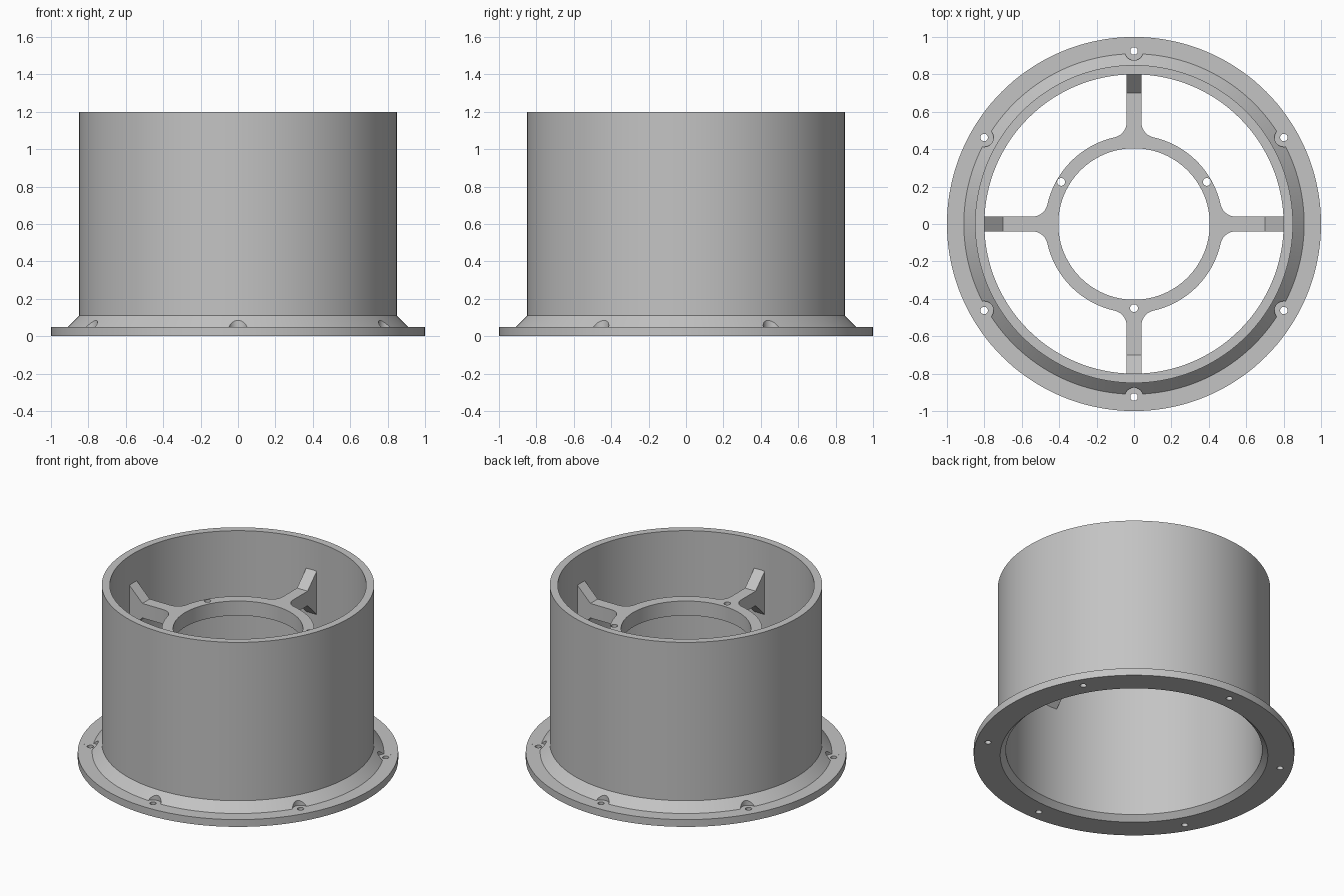
import bpy, bmesh
from math import sin, cos, pi, sqrt, atan2, radians
from mathutils import Matrix, Vector

if "Cube" in bpy.data.objects:
    bpy.data.objects.remove(bpy.data.objects["Cube"])

grey = bpy.data.materials.new("plain_grey")
grey.use_nodes = True
grey.diffuse_color = (0.55, 0.55, 0.55, 1)
grey.node_tree.nodes["Principled BSDF"].inputs["Base Color"].default_value = grey.diffuse_color


def make_object(name, bm):
    bmesh.ops.recalc_face_normals(bm, faces=bm.faces)
    mesh = bpy.data.meshes.new(name)
    bm.to_mesh(mesh)
    bm.free()
    mesh.materials.append(grey)
    obj = bpy.data.objects.new(name, mesh)
    bpy.context.collection.objects.link(obj)
    return obj


def activate(obj):
    bpy.ops.object.select_all(action='DESELECT')
    obj.select_set(True)
    bpy.context.view_layer.objects.active = obj


def cylinders(places, radius, z0, z1, segments=32):
    bm = bmesh.new()
    for x, y in places:
        bmesh.ops.create_cone(bm, cap_ends=True, segments=segments, radius1=radius,
                              radius2=radius, depth=z1 - z0,
                              matrix=Matrix.Translation((x, y, (z0 + z1) / 2)))
    return make_object("cutter", bm)


def cut(obj, cutter):
    cutter.hide_render = True
    mod = obj.modifiers.new("cut", 'BOOLEAN')
    mod.operation = 'DIFFERENCE'
    mod.solver = 'EXACT'
    mod.object = cutter
    activate(obj)
    bpy.ops.object.modifier_apply(modifier=mod.name)
    bpy.data.objects.remove(cutter)


def smooth(obj):
    activate(obj)
    bpy.ops.object.shade_smooth_by_angle(angle=radians(25))


def around(radius, count, start):
    return [(radius * cos(start + 2 * pi * i / count),
             radius * sin(start + 2 * pi * i / count)) for i in range(count)]


def prism(bm, points, offset):
    face = bm.faces.new([bm.verts.new(p) for p in points])
    extruded = bmesh.ops.extrude_face_region(bm, geom=[face])["geom"]
    bmesh.ops.translate(bm, vec=offset,
                        verts=[v for v in extruded if isinstance(v, bmesh.types.BMVert)])


# Tube with bolted flange, turned from one profile
STEPS = 144
profile = [(0.835, 0), (1, 0), (1, 0.05), (0.91, 0.05), (0.85, 0.11),
           (0.85, 1.2), (0.8, 1.2), (0.8, 0.035)]
bm = bmesh.new()
rings = [[bm.verts.new((x, y, z)) for x, y in around(r, STEPS, 0)] for r, z in profile]
for k, ring in enumerate(rings):
    nxt = rings[(k + 1) % len(rings)]
    for i in range(STEPS):
        j = (i + 1) % STEPS
        bm.faces.new((ring[i], ring[j], nxt[j], nxt[i]))
housing = make_object("flanged_tube", bm)

# Flange bolt holes and the clearance cut into the cone above them
bolts = around(0.925, 6, pi / 6)
cut(housing, cylinders(bolts, 0.05, 0.0499, 0.2))
cut(housing, cylinders(bolts, 0.02, -0.1, 0.2, 24))
smooth(housing)

# Inner support: ring outline with four filleted arms
RING, FILLET, HALF, LOW, HIGH = 0.475, 0.08, 0.04, 0.8, 0.9
cx = HALF + FILLET
cy = sqrt((RING + FILLET) ** 2 - cx ** 2)
touch = atan2(cy, cx)
quarter = [(HALF, 0.7)]
for i in range(9):
    a = pi + (touch - 0) * i / 8
    quarter.append((cx + FILLET * cos(a), cy + FILLET * sin(a)))
for i in range(1, 16):
    a = touch + (pi / 2 - 2 * touch) * i / 16
    quarter.append((RING * cos(a), RING * sin(a)))
quarter += [(y, x) for x, y in reversed(quarter[:10])]
outline = []
for k in range(4):
    turn = Matrix.Rotation(-k * pi / 2, 3, 'Z')
    outline += [turn @ Vector((x, y, LOW)) for x, y in quarter]
bm = bmesh.new()
prism(bm, outline, (0, 0, HIGH - LOW))
support = make_object("support_ring", bm)
cut(support, cylinders([(0, 0)], 0.405, 0.5, 1.1, 96))
cut(support, cylinders(around(0.45, 3, pi / 6), 0.021, 0.5, 1.1, 24))
smooth(support)

# Flared arm ends that meet the tube wall
bm = bmesh.new()
for k in range(4):
    turn = Matrix.Rotation(k * pi / 2, 3, 'Z')
    side = [(0.7, LOW), (0.82, LOW - 0.12), (0.82, HIGH + 0.12), (0.7, HIGH)]
    prism(bm, [turn @ Vector((r, -HALF, z)) for r, z in side],
          turn @ Vector((0, 2 * HALF, 0)))
make_object("arm_ends", bm)
